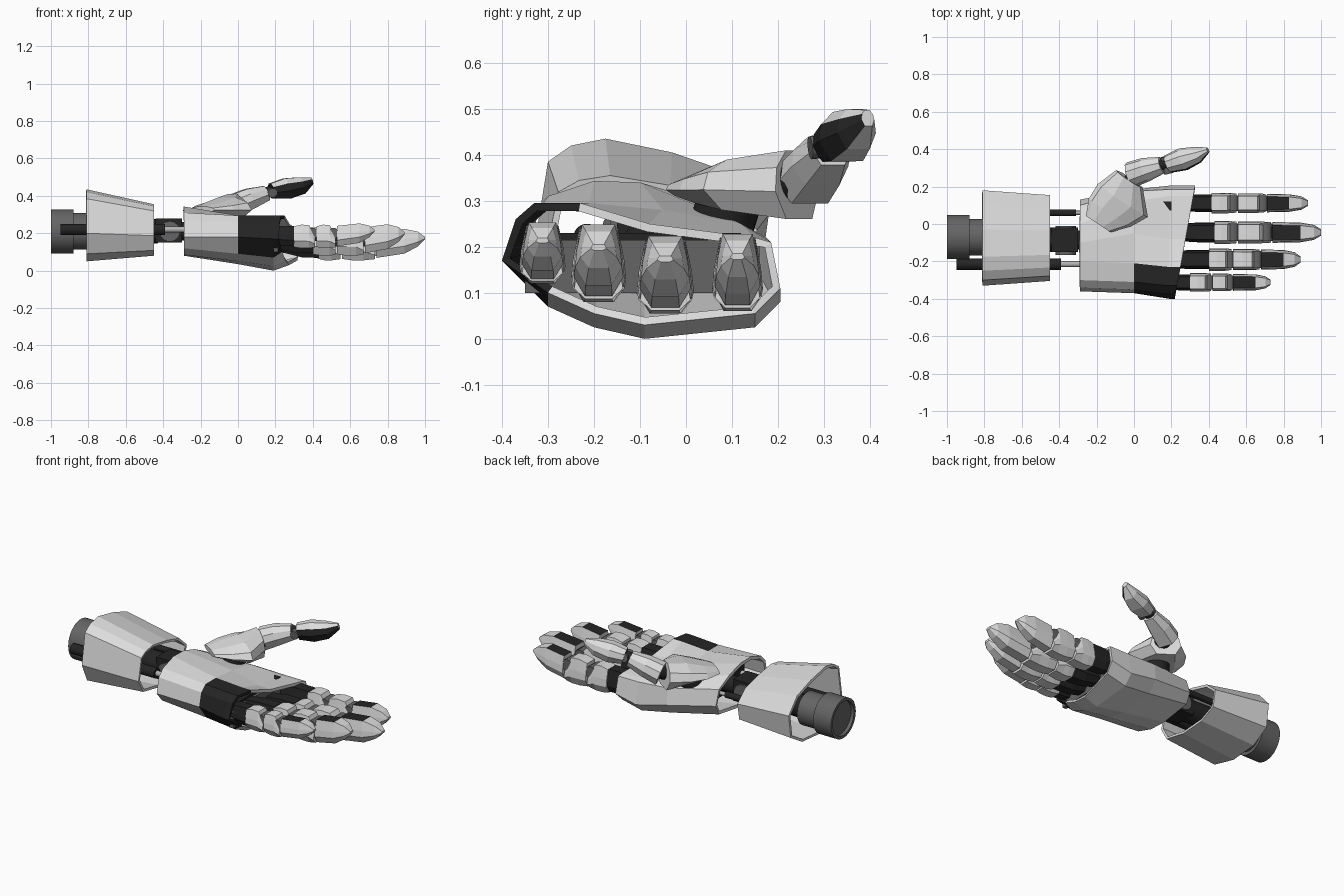
import bpy, bmesh
from math import cos, sin, pi
from mathutils import Vector

old = bpy.data.objects.get("Cube")
if old:
    bpy.data.objects.remove(old, do_unlink=True)


def material(name, value):
    m = bpy.data.materials.new(name)
    m.use_nodes = True
    colour = (value, value, value, 1)
    m.diffuse_color = colour
    m.node_tree.nodes["Principled BSDF"].inputs["Base Color"].default_value = colour
    return m


WHITE = material("shell white", 0.72)
DARK = material("rubber black", 0.018)
GREY = material("metal grey", 0.13)
STEEL = material("rod light grey", 0.45)


def finish(name, bm, mats):
    mesh = bpy.data.meshes.new(name)
    bm.to_mesh(mesh)
    bm.free()
    obj = bpy.data.objects.new(name, mesh)
    bpy.context.collection.objects.link(obj)
    for m in mats:
        mesh.materials.append(m)
    return obj


def loft(name, rings, mats, paint=None, wall=0):
    """Skin a list of point rings; a wall thickness makes it an open shell."""
    bm = bmesh.new()
    rows = [[bm.verts.new(p) for p in ring] for ring in rings]
    n = len(rows[0])
    for a, b in zip(rows, rows[1:]):
        for j in range(n):
            k = (j + 1) % n
            bm.faces.new((a[j], a[k], b[k], b[j]))
    caps = [bm.faces.new(rows[0]), bm.faces.new(rows[-1])]
    bmesh.ops.recalc_face_normals(bm, faces=bm.faces)
    if paint:
        for f in bm.faces:
            f.material_index = int(paint(f.calc_center_median(), f.normal))
    if wall:
        bmesh.ops.delete(bm, geom=caps, context="FACES_ONLY")
    obj = finish(name, bm, mats)
    if wall:
        mod = obj.modifiers.new("wall", "SOLIDIFY")
        mod.thickness = wall
        mod.offset = -1
    return obj


def rod(name, start, end, radius, mat, sides=24, recess=0):
    """Cylinder between two points, with an optional recessed start face."""
    a, b = Vector(start), Vector(end)
    d = (b - a).normalized()
    u = d.orthogonal().normalized()
    v = d.cross(u)

    def circle(c, r):
        return [c + u * r * cos(2 * pi * i / sides) + v * r * sin(2 * pi * i / sides)
                for i in range(sides)]
    rings = [circle(a, radius), circle(b, radius)]
    if recess:
        rings = [circle(a + d * recess, radius * 0.85), circle(a, radius * 0.85)] + rings
    obj = loft(name, rings, [mat])
    bpy.context.view_layer.objects.active = obj
    obj.select_set(True)
    bpy.ops.object.shade_smooth_by_angle()
    obj.select_set(False)
    return obj


def box(name, lo, hi, mat):
    rings = [[(x, lo[1], lo[2]), (x, hi[1], lo[2]), (x, hi[1], hi[2]), (x, lo[1], hi[2])]
             for x in (lo[0], hi[0])]
    return loft(name, rings, [mat])


# Forearm cuff: flaring open shell
cuff = [(-.33, .2), (-.3, .385), (-.25, .42), (-.175, .435), (-.03, .405), (.1, .36),
        (.18, .27), (.16, .13), (.05, .065), (-.12, .05), (-.28, .09)]
loft("forearm_cuff",
     [[(-.81, y, z) for y, z in cuff],
      [(-.45, -.075 + (y + .075) * .9, .08 + (z - .05) * .714) for y, z in cuff]],
     [WHITE], wall=.015)

# Forearm core, pistons and wrist joint
rod("arm_socket", (-1, -.07, .21), (-.88, -.07, .21), .118, GREY, 32, .02)
rod("arm_collar", (-.88, -.07, .21), (-.76, -.07, .21), .098, GREY, 32)
rod("arm_core", (-.76, -.07, .21), (-.43, -.085, .21), .065, DARK)
rod("outer_piston", (-.95, -.215, .22), (-.39, -.215, .22), .03, DARK)
rod("outer_piston_rod", (-.39, -.215, .22), (-.22, -.215, .22), .016, STEEL)
rod("inner_piston", (-.6, .06, .22), (-.31, .06, .22), .018, DARK)
rod("inner_piston_rod", (-.31, .06, .22), (-.2, .06, .22), .011, STEEL)
box("wrist_block", (-.44, -.15, .15), (-.3, -.02, .28), DARK)
rod("wrist_axle", (-.365, -.165, .21), (-.365, -.01, .21), .055, GREY)
rod("wrist_link", (-.32, -.085, .21), (-.15, -.085, .21), .05, DARK)

# Palm: open shell with a dark guard on the little finger side
rear = [(-.36, .18), (-.34, .27), (-.3, .31), (-.2, .343), (-.1, .34), (0, .31),
        (.1, .26), (.13, .17), (.1, .11), (-.09, .08), (-.2, .085), (-.31, .12)]
middle = [(-.37, .18), (-.35, .26), (-.31, .295), (-.21, .295), (-.05, .28), (.12, .25),
          (.175, .22), (.185, .12), (.13, .055), (-.09, .035), (-.2, .05), (-.3, .09)]
front = [(-.4, .17), (-.37, .26), (-.33, .295), (-.23, .295), (-.08, .25), (.15, .22),
         (.185, .21), (.205, .095), (.15, .04), (-.09, .015), (-.2, .04), (-.3, .085)]
loft("palm_shell",
     [[(-.29, y, z) for y, z in rear],
      [(0, y, z) for y, z in middle],
      [(.19, y, z - (.015 if z < .1 else 0)) for y, z in front],
      [(.29 + y * .18, y, z + (.015 if z < .1 else 0)) for y, z in front]],
     [WHITE, DARK],
     lambda c, n: c.x > 0 and c.y < -.22 and c.z > .08, wall=.018)
box("palm_core", (-.18, -.3, .12), (.2, .12, .23), DARK)
box("knuckle_plate", (.19, -.35, .1), (.215, .16, .215), GREY)

# Fingers
SECTION = [(-.55, 0), (.55, 0), (1, .3), (.93, .58), (.7, 1), (-.7, 1), (-.93, .58), (-1, .3)]


def finger_ring(f, x, wide, low, high):
    _, y, base, half, tall = f[:5]
    return [(x, y + u * half * wide, base + tall * (low + v * (high - low)))
            for u, v in SECTION]


# name, y, base z, half width, height, x stops: knuckle, near, joint, mid, joint, pad, nail, tip
fingers = [
    ("index", .112, .06, .055, .165, (.33, .415, .5, .555, .66, .71, .83, .93)),
    ("middle", -.045, .055, .062, .165, (.34, .43, .5, .555, .67, .74, .89, 1)),
    ("ring", -.19, .08, .06, .165, (.3, .4, .49, .53, .63, .68, .8, .89)),
    ("little", -.312, .12, .05, .13, (.24, .3, .38, .42, .49, .53, .65, .73)),
]
for f in fingers:
    name, y, base, half, tall, s = f
    loft(name + "_knuckle", [finger_ring(f, s[0] - .1, .75, .25, .85),
                             finger_ring(f, s[0], .85, .1, .92),
                             finger_ring(f, s[1], .85, .08, .92)], [DARK])
    # Armour segments run under each joint as a lower lip
    for part, a, b, c, wide in (("near", *s[1:4], 1), ("mid", *s[3:6], .95)):
        loft(name + "_" + part + "_shell",
             [finger_ring(f, a, wide, .05, .9), finger_ring(f, (a + b) / 2, wide, 0, .97),
              finger_ring(f, b, wide, 0, .95), finger_ring(f, c - .008, wide * .93, .04, .5)],
             [WHITE])
        x, z = (b + c) / 2, base + tall * .62
        rod(name + "_" + part + "_joint", (x, y - half * .75, z), (x, y + half * .75, z),
            tall * .22, GREY, 16)
    box(name + "_core", (s[1], y - half * .45, base + tall * .3),
        (s[5] + .01, y + half * .45, base + tall * .75), DARK)
    tip = s[7] - s[6]
    loft(name + "_tip",
         [finger_ring(f, s[5], .9, .08, .92), finger_ring(f, s[6], .85, .22, 1.02),
          finger_ring(f, s[6] + tip * .65, .65, .45, .93),
          finger_ring(f, s[7], .28, .68, .76)],
         [WHITE, DARK],
         lambda c, n: n.z > .75 and c.x < s[6])


# Thumb: broad base, short middle segment and padded tip
def thumb_ring(centre, along, half, tall):
    d = Vector(along).normalized()
    side = d.cross(Vector((0, 0, 1))).normalized()
    up = side.cross(d)
    return [Vector(centre) + side * half * u + up * tall * (2 * v - 1)
            for u, v in ((-.6, 0), (.6, 0), (1, .4), (.85, .75), (.35, 1), (-.35, 1),
                         (-.85, .75), (-1, .4))]


heel = (.55, .83, .1)
loft("thumb_base", [thumb_ring((-.19, 0, .327), heel, .08, .016),
                    thumb_ring((-.13, .06, .33), heel, .135, .035),
                    thumb_ring((-.06, .125, .335), heel, .16, .055),
                    thumb_ring((-.025, .24, .335), heel, .085, .075)], [WHITE])
reach = (.2, .07, .08)
loft("thumb_middle", [thumb_ring((-.02, .262, .35), reach, .07, .06),
                      thumb_ring((.06, .29, .385), reach, .065, .055),
                      thumb_ring((.15, .315, .415), reach, .045, .04)], [WHITE])
point = (.2, .08, .06)
loft("thumb_tip", [thumb_ring((.18, .32, .425), point, .05, .042),
                   thumb_ring((.26, .345, .44), point, .062, .055),
                   thumb_ring((.34, .37, .456), point, .045, .045),
                   thumb_ring((.395, .395, .48), point, .015, .018)],
     [WHITE, DARK], lambda c, n: n.y < -.3 and n.z < .55)
rod("thumb_root_joint", (-.1, .07, .22), (-.08, .1, .32), .07, DARK)
rod("thumb_lower_joint", (-.02, .22, .34), (.02, .27, .36), .045, DARK, 16)
rod("thumb_upper_joint", (.13, .31, .41), (.2, .33, .43), .03, DARK, 16)
rod("thumb_upper_axle", (.185, .27, .415), (.165, .36, .425), .025, GREY, 16)
